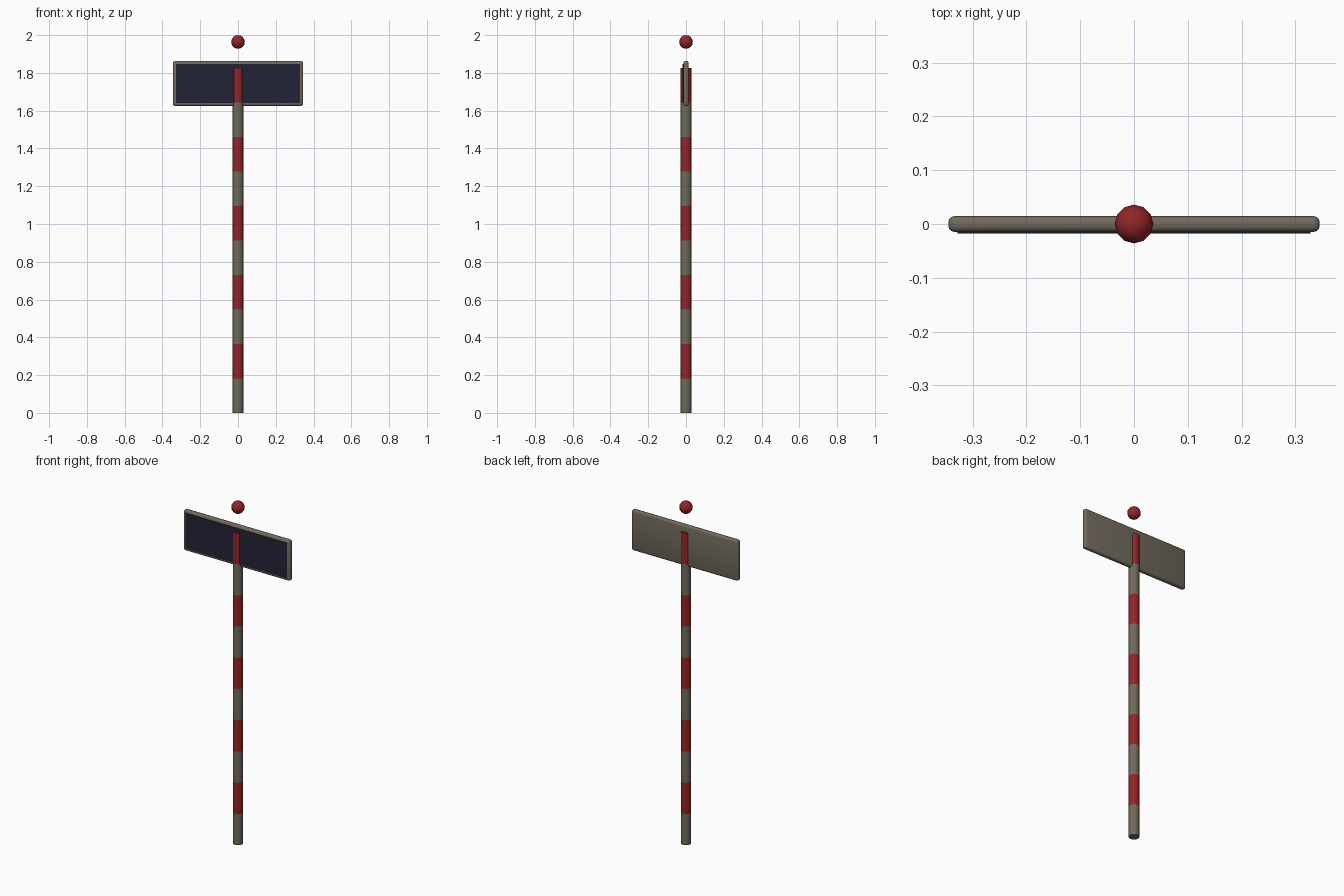
import bpy, bmesh, math

if "Cube" in bpy.data.objects:
    bpy.data.objects.remove(bpy.data.objects["Cube"])

def material(name, rgb):
    m = bpy.data.materials.new(name)
    m.diffuse_color = (*rgb, 1)
    m.use_nodes = True
    m.node_tree.nodes["Principled BSDF"].inputs["Base Color"].default_value = m.diffuse_color
    return m

stone = material("warm grey", (0.165, 0.142, 0.108))
red = material("signal red", (0.30, 0.018, 0.021))
navy = material("dark navy", (0.016, 0.017, 0.037))

def finish(ob, name, *mats):
    ob.name = name
    for m in mats:
        ob.data.materials.append(m)
    bpy.context.view_layer.objects.active = ob
    bpy.ops.object.shade_smooth_by_angle(angle=math.radians(40))

def box(name, size, loc, mat, bevel=0):
    bpy.ops.mesh.primitive_cube_add(size=1, location=loc)
    ob = bpy.context.object
    ob.scale = size
    bpy.ops.object.transform_apply(location=False, rotation=False, scale=True)
    if bevel:
        mod = ob.modifiers.new("rounded edges", 'BEVEL')
        mod.width, mod.segments = bevel, 3
        bpy.ops.object.modifier_apply(modifier=mod.name)
    finish(ob, name, mat)

# Striped pole: ten equal bands alternating grey and red
BANDS, TOP, RADIUS = 10, 1.825, 0.028
band = TOP / BANDS
bpy.ops.mesh.primitive_cylinder_add(vertices=16, radius=RADIUS, depth=TOP,
                                    location=(0, 0, TOP / 2))
pole = bpy.context.object
bpy.ops.object.transform_apply(location=True)
finish(pole, "striped_pole", stone, red)
bm = bmesh.new()
bm.from_mesh(pole.data)
for i in range(1, BANDS):
    bmesh.ops.bisect_plane(bm, geom=bm.verts[:] + bm.edges[:] + bm.faces[:],
                           plane_co=(0, 0, i * band), plane_no=(0, 0, 1))
for f in bm.faces:
    z = f.calc_center_median().z
    f.material_index = min(int(z / band), BANDS - 1) % 2
bm.to_mesh(pole.data)
bm.free()

# Sign board with rounded rim, and its dark front panel
box("sign_board", (0.69, 0.029, 0.237), (0, 0, 1.744), stone, 0.011)
box("sign_panel", (0.656, 0.008, 0.206), (0, -0.014, 1.744), navy)

# Ball floating above the pole
bpy.ops.mesh.primitive_uv_sphere_add(segments=12, ring_count=8, radius=0.036,
                                     location=(0, 0, 1.964))
finish(bpy.context.object, "top_ball", red)
